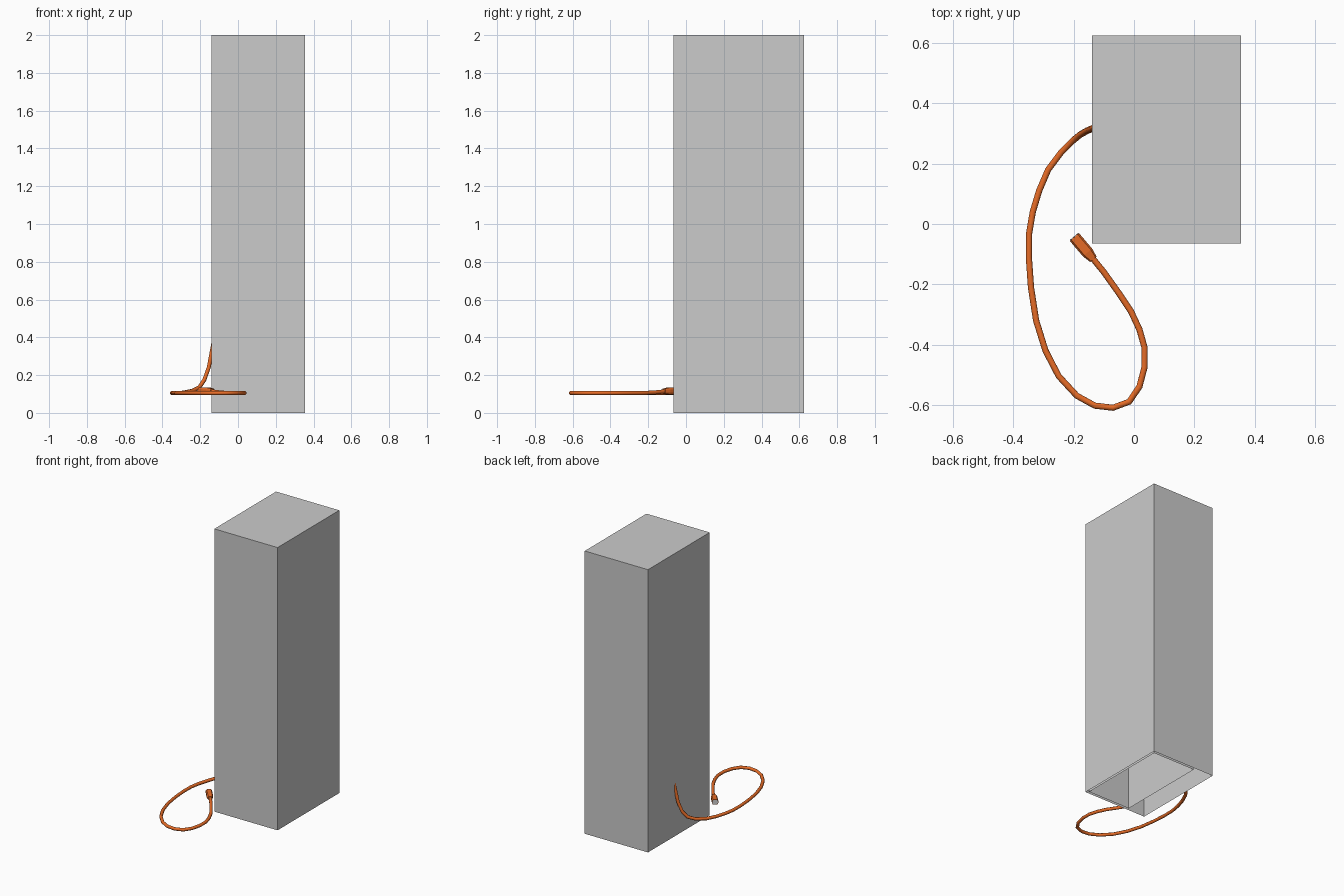
import bpy, bmesh
from mathutils import Vector

if "Cube" in bpy.data.objects:
    bpy.data.objects.remove(bpy.data.objects["Cube"])

orange = bpy.data.materials.new("orange")
orange.diffuse_color = (0.8, 0.15, 0.02, 1)
orange.use_nodes = True
orange.node_tree.nodes["Principled BSDF"].inputs["Base Color"].default_value = orange.diffuse_color


def finish(name, bm, mat=None):
    mesh = bpy.data.meshes.new(name)
    bm.to_mesh(mesh)
    bm.free()
    obj = bpy.data.objects.new(name, mesh)
    bpy.context.collection.objects.link(obj)
    if mat:
        mesh.materials.append(mat)
    return obj


def open_box(name, lo, hi):
    """Sheet box without a bottom face."""
    bm = bmesh.new()
    bmesh.ops.create_cube(bm, size=1)
    lo, hi = Vector(lo), Vector(hi)
    for v in bm.verts:
        v.co = Vector(lo[i] + (v.co[i] + 0.5) * (hi[i] - lo[i]) for i in range(3))
    bm.normal_update()
    bottom = [f for f in bm.faces if f.normal.z < -0.9]
    bmesh.ops.delete(bm, geom=bottom, context='FACES_ONLY')
    return finish(name, bm)


# Tall cabinet casing, with an inner compartment beside a cable duct
open_box("cabinet_casing", (-0.14, -0.065, 0), (0.355, 0.625, 2))
open_box("inner_compartment", (0.005, -0.047, 0), (0.339, 0.607, 1.985))

# Cable: leaves the left wall, drops and loops round to the plug
drop = [(-0.125, 0.322, 0.40), (-0.138, 0.317, 0.33), (-0.155, 0.31, 0.24),
        (-0.178, 0.297, 0.175), (-0.205, 0.275, 0.135), (-0.24, 0.24, 0.117),
        (-0.285, 0.18, 0.108)]
loop = [(-0.315, 0.11), (-0.336, 0.04), (-0.348, -0.03), (-0.349, -0.11),
        (-0.342, -0.21), (-0.325, -0.32), (-0.294, -0.42), (-0.25, -0.505),
        (-0.19, -0.57), (-0.13, -0.603), (-0.07, -0.61), (-0.016, -0.59),
        (0.018, -0.54), (0.035, -0.475), (0.035, -0.41), (0.018, -0.35),
        (-0.01, -0.29), (-0.05, -0.23), (-0.10, -0.16), (-0.145, -0.104)]
path = drop + [(x, y, 0.105) for x, y in loop[:-2]] + [(-0.10, -0.16, 0.109), (-0.145, -0.104, 0.115)]
curve = bpy.data.curves.new("cable", 'CURVE')
curve.dimensions = '3D'
curve.bevel_depth = 0.011
curve.bevel_resolution = 2
curve.use_fill_caps = True
spline = curve.splines.new('POLY')
spline.points.add(len(path) - 1)
for p, co in zip(spline.points, path):
    p.co = (*co, 1)
curve.materials.append(orange)
cable = bpy.data.objects.new("cable", curve)
bpy.context.collection.objects.link(cable)

# Plug: rectangular sections lofted along the cable end
start, end = Vector((-0.135, -0.117, 0.115)), Vector((-0.199, -0.042, 0.117))
along = (end - start).normalized()
side = along.cross(Vector((0, 0, 1))).normalized()
up = side.cross(along)


def plug_part(name, sections, mat=None):
    """sections: (distance along axis, half width, half height)."""
    bm = bmesh.new()
    rings = []
    for d, w, h in sections:
        c = start + along * d
        rings.append([bm.verts.new(c + side * w * sx + up * h * sy)
                      for sx, sy in ((1, 0.5), (0.7, 1), (-0.7, 1), (-1, 0.5),
                                     (-1, -0.5), (-0.7, -1), (0.7, -1), (1, -0.5))])
    for a, b in zip(rings, rings[1:]):
        for i in range(8):
            j = (i + 1) % 8
            bm.faces.new((a[i], a[j], b[j], b[i]))
    bm.faces.new(rings[0])
    bm.faces.new(rings[-1])
    bmesh.ops.recalc_face_normals(bm, faces=bm.faces[:])
    return finish(name, bm, mat)


plug_part("plug_body", [(0, 0.014, 0.013), (0.03, 0.02, 0.018), (0.097, 0.02, 0.018)], orange)
plug_part("plug_face", [(0.09, 0.017, 0.015), (0.099, 0.017, 0.015)])
